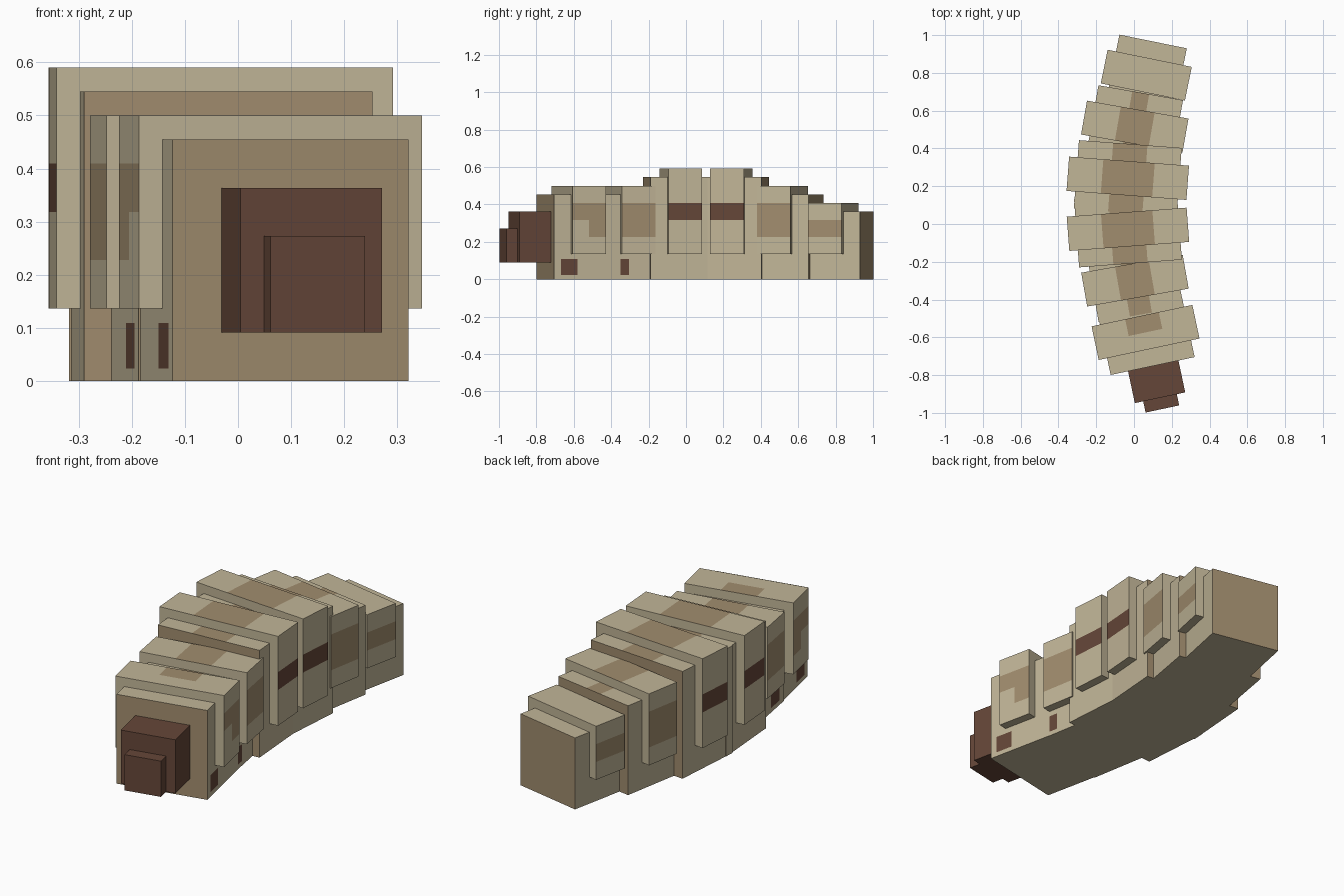
import bpy, bmesh, math
from mathutils import Vector, Matrix

if "Cube" in bpy.data.objects:
    bpy.data.objects.remove(bpy.data.objects["Cube"])

U = 1 / 22  # modelling unit


def material(name, rgb):
    m = bpy.data.materials.new(name)
    m.diffuse_color = [(c / 255) ** 2.2 for c in rgb] + [1]
    m.use_nodes = True
    m.node_tree.nodes["Principled BSDF"].inputs["Base Color"].default_value = m.diffuse_color
    return m


MATS = [material("cream", (192, 180, 150)),
        material("tan", (160, 140, 110)),
        material("dark_brown", (101, 72, 59))]
CREAM, TAN, BROWN = range(3)


def block(name, centre, angle, width, depth, z0, z1, base=CREAM, ends=None, paint=()):
    """Box turned about z. paint: (face, a0, a1, y0, y1, material);
    a is x on 'top' faces and z on 'side' faces, all in local axes."""
    bm = bmesh.new()
    bmesh.ops.create_cube(bm, size=1)
    bm.transform(Matrix.Translation((0, 0, (z0 + z1) / 2))
                 @ Matrix.Diagonal((width, depth, z1 - z0, 1)))
    # cut the box along the edges of each painted area
    cuts = set()
    for face, a0, a1, y0, y1, _ in paint:
        axis = 0 if face == "top" else 2
        cuts |= {(axis, a0), (axis, a1), (1, y0), (1, y1)}
    limits = [(-width / 2, width / 2), (-depth / 2, depth / 2), (z0, z1)]
    for axis, v in sorted(cuts):
        if limits[axis][0] + 1e-4 < v < limits[axis][1] - 1e-4:
            p, n = Vector(), Vector()
            p[axis], n[axis] = v, 1
            bmesh.ops.bisect_plane(bm, geom=bm.verts[:] + bm.edges[:] + bm.faces[:],
                                   plane_co=p, plane_no=n)
    bm.normal_update()
    for f in bm.faces:
        c, n = f.calc_center_median(), f.normal
        f.material_index = base
        if ends is not None and abs(n.y) > 0.5:
            f.material_index = ends
        for face, a0, a1, y0, y1, mat in paint:
            facing, a = (n.z > 0.5, c.x) if face == "top" else (abs(n.x) > 0.5, c.z)
            if facing and a0 < a < a1 and y0 < c.y < y1:
                f.material_index = mat
    me = bpy.data.meshes.new(name)
    bm.to_mesh(me)
    bm.free()
    for m in MATS:
        me.materials.append(m)
    ob = bpy.data.objects.new(name, me)
    ob.location = (*centre, 0)
    ob.rotation_euler.z = math.radians(angle)
    bpy.context.collection.objects.link(ob)


def stripe(units, y0=-1, y1=1):
    return ("top", -units * U / 2, units * U / 2, y0, y1, TAN)


def band(z0, z1, mat=TAN, y0=-1, y1=1):
    return ("side", z0 * U, z1 * U, y0, y1, mat)


def foot(y):
    return band(0.5, 2.4, BROWN, y - U, y + U)


# segments from tail to neck:
# name, centre, angle, body width, body height, body paint, plate paint
segments = [
    ("tail", (0.065, 0.788), -11.5, 8, 8, [], [band(5, 7)]),
    ("rear", (0.004, 0.516), -10, 10, 10, [stripe(2)], [stripe(4), band(5, 9)]),
    ("rear_middle", (-0.033, 0.242), -4.3, 12, 12, [stripe(4)],
     [stripe(6), band(7, 9, BROWN)]),
    ("front_middle", (-0.032, -0.028), 4.3, 12, 12, [stripe(4)],
     [stripe(6), band(7, 9, BROWN)]),
    ("shoulder", (0.005, -0.30), 10, 10, 10, [stripe(2.6), foot(-0.09)],
     [stripe(4), band(5, 9)]),
    ("neck", (0.061, -0.574), 12, 10, 10, [foot(-0.1)],
     [stripe(4, 0, 1), band(7, 9), band(5, 7, TAN, 0, 1)]),
]
for name, centre, angle, w, h, body_paint, plate_paint in segments:
    block(name + "_body", centre, angle, w * U, 8 * U, 0, h * U,
          ends=TAN, paint=body_paint)
    # raised shell plate wrapped around the middle of the segment
    block(name + "_plate", centre, angle, (w + 2) * U, 4 * U, 3 * U, (h + 1) * U,
          paint=plate_paint)

# head and snout
block("head", (0.117, -0.822), 12, 6 * U, 0.2, 2 * U, 8 * U, base=BROWN)
block("snout", (0.143, -0.945), 12, 4 * U, 0.07, 2 * U, 6 * U, base=BROWN)
